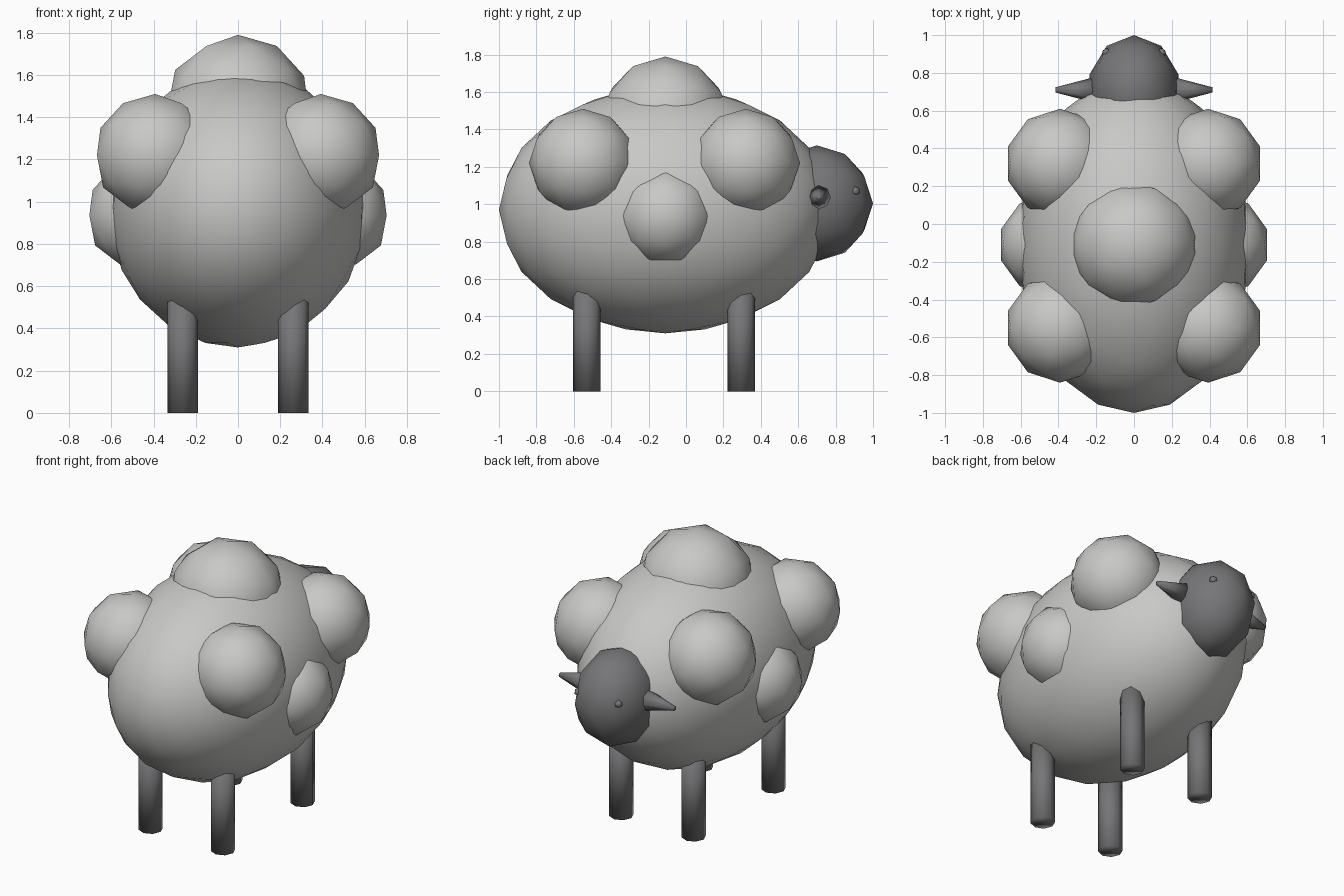
import bpy
import math

if "Cube" in bpy.data.objects:
    bpy.data.objects.remove(bpy.data.objects["Cube"])


def material(name, rgb):
    m = bpy.data.materials.new(name)
    m.diffuse_color = (*rgb, 1.0)
    m.use_nodes = True
    m.node_tree.nodes["Principled BSDF"].inputs["Base Color"].default_value = m.diffuse_color
    return m


WOOL = material("wool_light_grey", (0.58, 0.58, 0.565))
SKIN = material("skin_dark_grey", (0.18, 0.18, 0.187))


def finish(name, mat, mirror):
    ob = bpy.context.object
    ob.name = name
    # bake the transform so the mirror plane is x = 0
    bpy.ops.object.transform_apply(location=True, rotation=True, scale=True)
    bpy.ops.object.shade_smooth()
    ob.data.materials.append(mat)
    if mirror:
        ob.modifiers.new("Mirror", "MIRROR")
    return ob


def ball(name, loc, radii, mat, subdiv=2, mirror=False):
    bpy.ops.mesh.primitive_ico_sphere_add(subdivisions=subdiv, radius=1, location=loc)
    bpy.context.object.scale = radii
    return finish(name, mat, mirror)


# Woolly body
ball("body", (0, -0.11, 0.97), (0.615, 0.89, 0.66), WOOL, subdiv=3)

# Wool puffs: one on top, one on each flank, four at the shoulders and hips
ball("top_puff", (0, -0.11, 1.44), (0.35,) * 3, WOOL)
ball("flank_puffs", (0.447, -0.11, 0.935), (0.27,) * 3, WOOL, mirror=True)
for label, y in (("shoulder", 0.32), ("hip", -0.55)):
    ball(label + "_puffs", (0.392, y, 1.22), (0.29,) * 3, WOOL, mirror=True)

# Head and small eyes
ball("head", (0, 0.70, 1.005), (0.247, 0.30, 0.31), SKIN)
ball("eyes", (0.145, 0.905, 1.07), (0.027,) * 3, SKIN, subdiv=1, mirror=True)

# Pointed ears
bpy.ops.mesh.primitive_cone_add(vertices=8, radius1=0.07, radius2=0.014, depth=0.215,
                                location=(0.308, 0.71, 1.037),
                                rotation=(0, math.pi / 2, 0))
finish("ears", SKIN, True)

# Legs, running up into the body
for label, y in (("head_end", 0.295), ("tail_end", -0.53)):
    bpy.ops.mesh.primitive_cylinder_add(vertices=8, radius=0.073, depth=0.56,
                                        location=(0.262, y, 0.28))
    finish(label + "_legs", SKIN, True)
